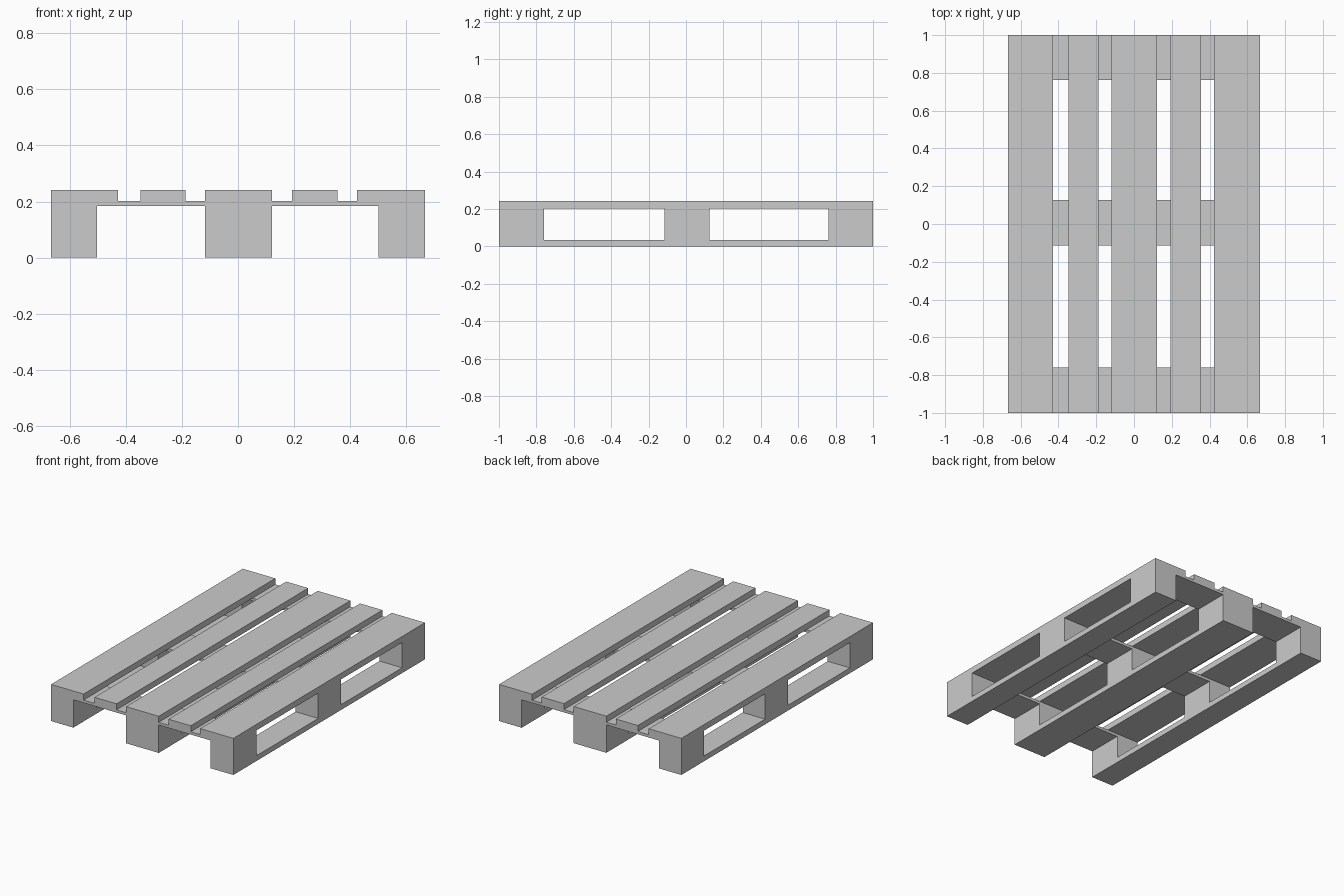
import bpy

if "Cube" in bpy.data.objects:
    bpy.data.objects.remove(bpy.data.objects["Cube"])

# Levels: bottom runners, blocks, cross boards, deck boards
Z_RUN, Z_BLOCK, Z_CROSS, Z_TOP = 0.035, 0.184, 0.202, 0.242
HALF_X, HALF_Y = 0.666, 1.0


def box(name, xs, ys, zs):
    """Flat-faced timber spanning the given x, y and z ranges."""
    centre = [(a + b) / 2 for a, b in (xs, ys, zs)]
    bpy.ops.mesh.primitive_cube_add(size=1, location=centre)
    ob = bpy.context.object
    ob.name = name
    ob.scale = [b - a for a, b in (xs, ys, zs)]
    bpy.ops.object.transform_apply(location=False, rotation=False, scale=True)
    return ob


# Ranges across the width and along the length
decks = {"left_outer": (-HALF_X, -0.428), "left_inner": (-0.348, -0.187),
         "centre": (-0.118, 0.121), "right_inner": (0.192, 0.355),
         "right_outer": (0.424, HALF_X)}
rows = {"left": (-HALF_X, -0.503), "centre": (-0.118, 0.121), "right": (0.5, HALF_X)}
stations = {"front": (-HALF_Y, -0.76), "middle": (-0.114, 0.126), "back": (0.762, HALF_Y)}

# Deck boards running lengthwise
for name, xs in decks.items():
    box(name + "_deck_board", xs, (-HALF_Y, HALF_Y), (Z_CROSS, Z_TOP))

# Thin cross boards under the deck
for name, ys in stations.items():
    box(name + "_cross_board", (-HALF_X, HALF_X), ys, (Z_BLOCK, Z_CROSS))

# Bottom runners and the spacer blocks standing on them
for row, xs in rows.items():
    box(row + "_runner", xs, (-HALF_Y, HALF_Y), (0, Z_RUN))
    for station, ys in stations.items():
        box(f"{station}_{row}_block", xs, ys, (Z_RUN, Z_BLOCK))
